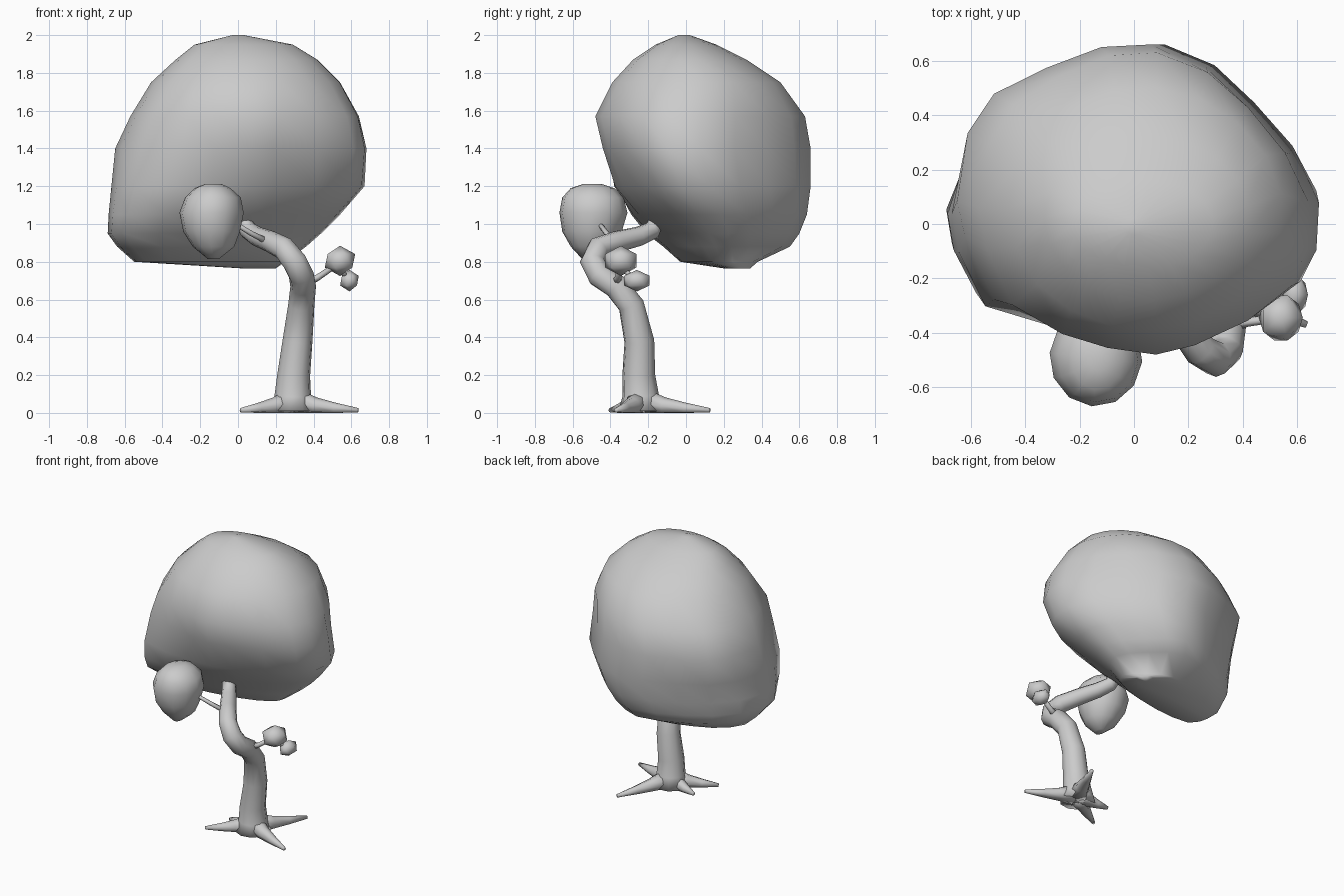
import bpy, bmesh, math
from mathutils import Vector

cube = bpy.data.objects.get("Cube")
if cube:
    bpy.data.objects.remove(cube, do_unlink=True)

gray = bpy.data.materials.new("plain gray")
gray.use_nodes = True
gray.diffuse_color = (0.6, 0.6, 0.6, 1)
gray.node_tree.nodes["Principled BSDF"].inputs["Base Color"].default_value = (0.6, 0.6, 0.6, 1)


def finish(name, bm):
    """Turn a bmesh into a smooth-shaded object."""
    bmesh.ops.recalc_face_normals(bm, faces=bm.faces)
    mesh = bpy.data.meshes.new(name)
    bm.to_mesh(mesh)
    bm.free()
    mesh.materials.append(gray)
    mesh.shade_smooth()
    obj = bpy.data.objects.new(name, mesh)
    bpy.context.collection.objects.link(obj)
    return obj


def loft(bm, rings):
    """Skin a list of closed vertex rings and cap both ends."""
    loops = [[bm.verts.new(p) for p in ring] for ring in rings]
    n = len(loops[0])
    for a, b in zip(loops, loops[1:]):
        for i in range(n):
            j = (i + 1) % n
            bm.faces.new((a[i], a[j], b[j], b[i]))
    for end in (loops[0], loops[-1]):
        middle = bm.verts.new(sum((v.co for v in end), Vector()) / n)
        for i in range(n):
            bm.faces.new((end[i], end[(i + 1) % n], middle))


def unit(outline):
    """Scale an outline to fill the square from -1 to 1."""
    xs, ys = zip(*outline)
    return [Vector(((2 * x - min(xs) - max(xs)) / (max(xs) - min(xs)),
                    (2 * y - min(ys) - max(ys)) / (max(ys) - min(ys)))) for x, y in outline]


def blend(a, b, f):
    f = min(max(f, 0), 1)
    return unit([p.lerp(q, f) for p, q in zip(unit(a), unit(b))])


def blob(name, outline_at, slices):
    """Stack (z, x min, x max, y min, y max) slices of an outline chosen by height."""
    bm = bmesh.new()
    rings = []
    for z, x0, x1, y0, y1 in slices:
        rings.append([Vector(((x0 + x1 + u * (x1 - x0)) / 2,
                              (y0 + y1 + v * (y1 - y0)) / 2, z)) for u, v in outline_at(z)])
    loft(bm, rings)
    return finish(name, bm)


def circle(sides):
    """Clockwise circle starting near +y."""
    angles = [1.48 - math.tau * k / sides for k in range(sides)]
    return unit([(math.cos(a), math.sin(a)) for a in angles])


def tube(name, points, sides=8):
    """Sweep a circle along (x, y, z, radius) points, kept above the ground."""
    bm = bmesh.new()
    path = [Vector(p[:3]) for p in points]
    side, rings = None, []
    for i, p in enumerate(path):
        t = (path[min(i + 1, len(path) - 1)] - path[max(i - 1, 0)]).normalized()
        if side is None:
            side = t.orthogonal()
        side = (side - t * side.dot(t)).normalized()
        up = t.cross(side)
        ring = []
        for k in range(sides):
            a = math.tau * k / sides
            q = p + (side * math.cos(a) + up * math.sin(a)) * points[i][3]
            q.z = max(q.z, 0)
            ring.append(q)
        rings.append(ring)
    loft(bm, rings)
    return finish(name, bm)


# Main canopy: the underside recedes diagonally above the trunk, the top is rounder
crown = [(.05, .67), (.26, .58), (.42, .43), (.58, .25), (.69, .06), (.68, -.12),
         (.62, -.24), (.42, -.36), (.18, -.45), (.05, -.48), (-.14, -.45), (-.32, -.41),
         (-.55, -.31), (-.66, -.07), (-.69, .07), (-.65, .33), (-.55, .48), (-.35, .58), (-.14, .66)]
underside = [(.05, .6), (.18, .55), (.29, .45), (.39, .34), (.44, .23), (.42, .13),
             (.36, .05), (.24, -.03), (.08, -.1), (-.06, -.14), (-.22, -.18), (-.42, -.2),
             (-.6, -.18), (-.67, -.06), (-.69, .06), (-.61, .24), (-.48, .38), (-.32, .48), (-.14, .56)]


def canopy_outline(z):
    if z < 1.4:
        return blend(underside, crown, (z - .95) / .42)
    return blend(crown, circle(len(crown)), (z - 1.45) / .35)


blob("canopy", canopy_outline, [
    (0.765, .02, .2, .2, .34),
    (0.80, -.55, .25, -.03, .38),
    (0.88, -.64, .36, -.12, .55),
    (0.95, -.69, .44, -.21, .6),
    (1.05, -.685, .54, -.29, .64),
    (1.20, -.67, .67, -.38, .66),
    (1.40, -.65, .68, -.44, .66),
    (1.57, -.57, .64, -.48, .63),
    (1.75, -.46, .54, -.39, .5),
    (1.87, -.33, .42, -.28, .32),
    (1.95, -.23, .29, -.16, .16),
    (2.00, -.03, .03, -.04, .02)])

# Small foliage clump, narrow at the bottom
blob("small_foliage", lambda z: circle(12), [
    (0.815, -.16, -.10, -.55, -.47),
    (0.88, -.24, -.02, -.61, -.39),
    (0.96, -.29, .01, -.655, -.34),
    (1.06, -.31, .03, -.67, -.31),
    (1.14, -.28, .015, -.655, -.33),
    (1.19, -.23, -.04, -.61, -.38),
    (1.213, -.17, -.09, -.54, -.45)])

# Two leaf tufts
for name, centre, radii in (
        ("large_tuft", (.54, -.345, .805), (.09, .097, .08)),
        ("lower_tuft", (.59, -.26, .7), (.055, .08, .057))):
    bm = bmesh.new()
    bmesh.ops.create_icosphere(bm, subdivisions=1, radius=1)
    bmesh.ops.scale(bm, vec=radii, verts=bm.verts)
    bmesh.ops.translate(bm, vec=centre, verts=bm.verts)
    finish(name, bm)

# Winding trunk
tube("trunk", [
    (.29, -.24, .01, .12), (.29, -.24, .09, .098), (.295, -.25, .2, .088),
    (.315, -.247, .38, .08), (.335, -.29, .57, .07), (.345, -.37, .67, .068),
    (.335, -.46, .73, .067), (.30, -.495, .8, .067), (.245, -.465, .87, .062),
    (.17, -.36, .908, .057), (.10, -.25, .935, .052), (.055, -.18, .965, .048),
    (.03, -.155, 1.02, .043), (.025, -.165, 1.08, .035)], 10)

# Twigs
tube("foliage_twig", [(.17, -.38, .9, .018), (.07, -.42, .95, .014), (-.06, -.48, 1.03, .011)], 6)
tube("tuft_twig", [(.36, -.37, .69, .028), (.42, -.36, .715, .018), (.53, -.345, .79, .015)], 6)
tube("lower_tuft_twig", [(.53, -.345, .77, .014), (.59, -.26, .7, .012)], 6)

# Four roots spreading from the base
base = Vector((.29, -.24, .05))
for i, tip in enumerate([(.015, -.4), (.635, -.37), (.47, .125), (.07, -.19)]):
    end = Vector((tip[0], tip[1], .012))
    points = []
    for t, z, r in ((0, .06, .075), (.35, .036, .046), (.65, .024, .03), (1, .014, .012)):
        p = base.lerp(end, t)
        points.append((p.x, p.y, z, r))
    tube("root_%d" % (i + 1), points)
